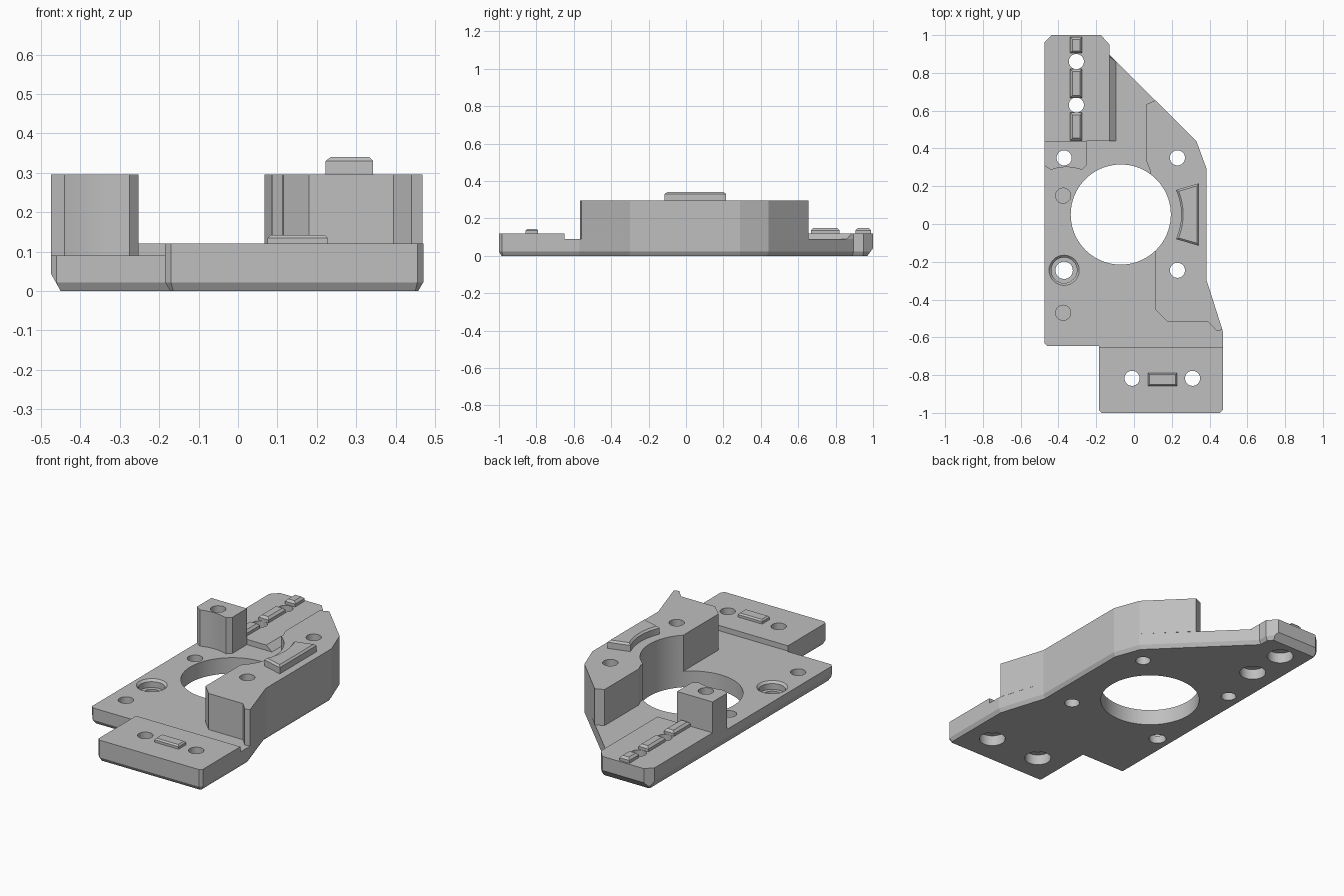
import bpy, bmesh, math
from mathutils import Vector

if "Cube" in bpy.data.objects:
    bpy.data.objects.remove(bpy.data.objects["Cube"])

grey = bpy.data.materials.new("plain_grey")
grey.use_nodes = True
COLOUR = (0.52, 0.52, 0.52, 1)
grey.diffuse_color = COLOUR
grey.node_tree.nodes["Principled BSDF"].inputs["Base Color"].default_value = COLOUR

PLATE_TOP, DECK_TOP, BLOCK_TOP = 0.09, 0.12, 0.295
HOLE_X, HOLE_Y, HOLE_R = -0.07, 0.05, 0.265


def circle(x, y, r, n=32):
    return [(x + r * math.cos(math.tau * i / n), y + r * math.sin(math.tau * i / n))
            for i in range(n)]


def inset(points, d):
    """Move every edge of a counter-clockwise outline inwards by d."""
    result = []
    for i, p in enumerate(points):
        a, b, c = Vector(points[i - 1]), Vector(p), Vector(points[(i + 1) % len(points)])
        e, f = (b - a).normalized(), (c - b).normalized()
        m, n = Vector((-e.y, e.x)), Vector((-f.y, f.x))
        q = b + (m + n) * d / (1 + m.dot(n))
        result.append((q.x, q.y))
    return result


def loft(bm, rings):
    """Closed solid through stacked (outline, height) rings."""
    loops = [[bm.verts.new((x, y, z)) for x, y in outline] for outline, z in rings]
    for low, high in zip(loops, loops[1:]):
        for i in range(len(low)):
            j = (i + 1) % len(low)
            bm.faces.new((low[i], low[j], high[j], high[i]))
    bm.faces.new(loops[0][::-1])
    bm.faces.new(loops[-1])


def finish(name, bm):
    bmesh.ops.recalc_face_normals(bm, faces=bm.faces[:])
    mesh = bpy.data.meshes.new(name)
    bm.to_mesh(mesh)
    bm.free()
    mesh.materials.append(grey)
    obj = bpy.data.objects.new(name, mesh)
    bpy.context.collection.objects.link(obj)
    return obj


def part(name, rings):
    bm = bmesh.new()
    loft(bm, rings)
    return finish(name, bm)


def key(name, outline, z0, z1, bevel):
    return part(name, [(outline, z0), (outline, z1 - bevel), (inset(outline, bevel), z1)])


def rect(x0, x1, y0, y1):
    return [(x0, y0), (x1, y0), (x1, y1), (x0, y1)]


# Base plate with chamfered underside
tab_front = [(-0.185, -0.985), (-0.17, -1), (0.455, -1), (0.47, -0.985)]
rear_end = [(-0.13, 0.895), (-0.13, 0.95), (-0.175, 1), (-0.435, 1), (-0.475, 0.96)]
plate = ([(-0.475, -0.63), (-0.46, -0.645), (-0.185, -0.645)] + tab_front +
         [(0.47, -0.57), (0.385, -0.3), (0.385, 0.29), (0.33, 0.44)] + rear_end)
bm = bmesh.new()
loft(bm, [(inset(plate, 0.013), 0), (plate, 0.022), (plate, PLATE_TOP)])
for point, normal in (((-0.475, 0, 0.045), (-0.045, 0, -0.025)),
                      ((0, 1, 0.04), (0, 0.04, -0.03))):
    cut = bmesh.ops.bisect_plane(bm, geom=bm.verts[:] + bm.edges[:] + bm.faces[:],
                                 plane_co=point, plane_no=normal, clear_outer=True)
    rim = [e for e in cut["geom_cut"] if isinstance(e, bmesh.types.BMEdge)]
    bmesh.ops.holes_fill(bm, edges=rim, sides=0)
base = finish("base_plate", bm)

# Raised decks at both ends
tab = tab_front + [(0.47, -0.65), (-0.185, -0.65)]
front_deck = part("front_deck", [(tab, PLATE_TOP), (tab, DECK_TOP)])
start = (-0.475, 0.44)
rear_deck = part("rear_deck", [
    ([start, (-0.095, 0.44), (-0.095, 0.861)] + rear_end, PLATE_TOP),
    ([start, (-0.13, 0.44), (-0.13, 0.885)] + rear_end, DECK_TOP)])

# Screw post
post_line = [(-0.475, 0.31), (-0.44, 0.287), (-0.4, 0.298), (-0.355, 0.302),
             (-0.315, 0.297), (-0.275, 0.287), (-0.252, 0.31), (-0.252, 0.44), start]
post = part("screw_post", [(post_line, PLATE_TOP), (post_line, BLOCK_TOP)])

# Tall side block
block_line = [(0.18, -0.52), (0.395, -0.52), (0.44, -0.568), (0.468, -0.56), (0.385, -0.3),
              (0.385, 0.29), (0.33, 0.44), (0.115, 0.655), (0.067, 0.635),
              (0.067, 0.33), (0.085, 0.285), (0.115, -0.17), (0.115, -0.455)]
block = part("side_block", [(block_line, PLATE_TOP), (block_line, BLOCK_TOP)])

# Curved key on the side block, concentric with the large opening
arc = [math.radians(24 - 4 * i) for i in range(13)]
key_line = [(HOLE_X + 0.32 * math.cos(a), HOLE_Y + 0.32 * math.sin(a)) for a in arc]
key("curved_key", key_line + [(0.343, -0.115), (0.343, 0.215)], BLOCK_TOP, 0.34, 0.01)

# Small keys on the decks
key("front_key", rect(0.075, 0.228, -0.858, -0.79), DECK_TOP, 0.142, 0.008)
for name, y0, y1 in (("front", 0.442, 0.59), ("middle", 0.668, 0.82), ("rear", 0.905, 0.99)):
    key(name + "_rail_key", rect(-0.338, -0.275, y0, y1), DECK_TOP, 0.148, 0.012)

# Holes, counterbores and recesses
bm = bmesh.new()


def drill(x, y, *steps):
    loft(bm, [(circle(x, y, r), z) for r, z in steps])


loft(bm, [(circle(HOLE_X, HOLE_Y, HOLE_R, 80), z) for z in (-0.1, 0.5)])
for x, y in ((-0.37, 0.35), (0.23, 0.35), (0.23, -0.245)):
    drill(x, y, (0.04, -0.1), (0.04, 0.5))
for x, y in ((-0.01, -0.817), (0.31, -0.817), (-0.305, 0.63), (-0.305, 0.86)):
    drill(x, y, (0.07, -0.1), (0.07, 0.06), (0.04, 0.06), (0.04, 0.5))
drill(-0.37, -0.245, (0.046, -0.1), (0.046, 0.045), (0.068, 0.045),
      (0.068, 0.078), (0.08, PLATE_TOP), (0.08, 0.5))
for y in (0.15, -0.47):
    drill(-0.375, y, (0.04, 0.04), (0.04, 0.5))
cutter = finish("hole_cutter", bm)
cutter.hide_render = True

for obj in (base, front_deck, rear_deck, post, block):
    mod = obj.modifiers.new("holes", "BOOLEAN")
    mod.operation = "DIFFERENCE"
    mod.solver = "EXACT"
    mod.object = cutter
    bpy.context.view_layer.update()
    cut_mesh = bpy.data.meshes.new_from_object(
        obj.evaluated_get(bpy.context.evaluated_depsgraph_get()))
    obj.modifiers.clear()
    obj.data = cut_mesh
bpy.data.objects.remove(cutter)

# Smooth round walls, keep edges crisp
for obj in bpy.context.collection.objects:
    if obj.type == "MESH" and grey.name in obj.data.materials:
        bpy.ops.object.select_all(action="DESELECT")
        obj.select_set(True)
        bpy.context.view_layer.objects.active = obj
        bpy.ops.object.shade_smooth_by_angle(angle=math.radians(15))
